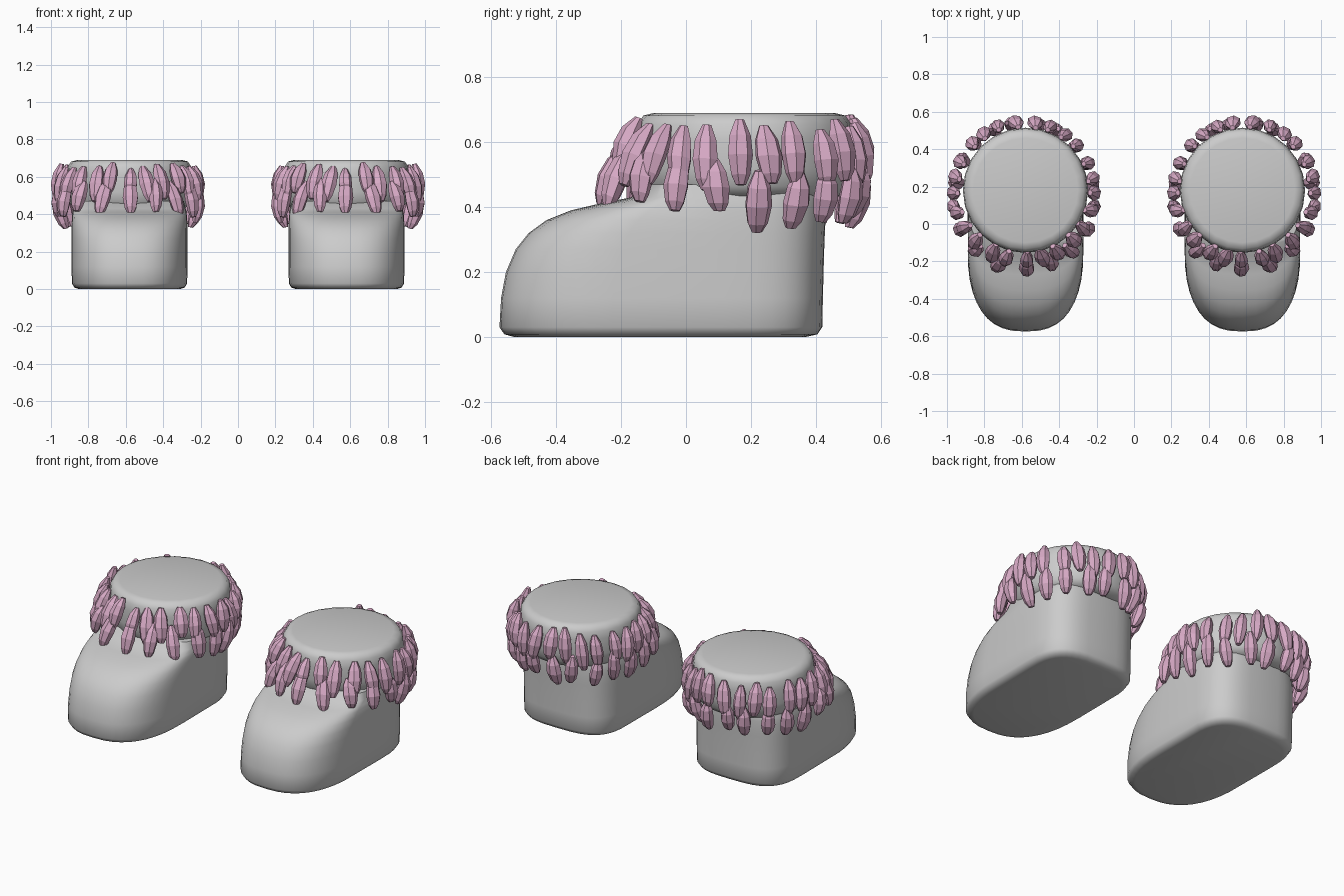
import bpy, bmesh, math, random
from mathutils import Vector

if "Cube" in bpy.data.objects:
    bpy.data.objects.remove(bpy.data.objects["Cube"])

random.seed(4)
CX, CY = 0.58, 0.18          # ankle centre of the +x boot

fur = bpy.data.materials.new("pink_fur")
fur.diffuse_color = (0.68, 0.40, 0.56, 1)
fur.use_nodes = True
fur.node_tree.nodes["Principled BSDF"].inputs["Base Color"].default_value = fur.diffuse_color


def loft(bm, rings):
    """Skin a list of equal-length point rings and cap both ends."""
    vs = [[bm.verts.new(p) for p in r] for r in rings]
    n = len(vs[0])
    for a, b in zip(vs, vs[1:]):
        for i in range(n):
            bm.faces.new((a[i], a[(i + 1) % n], b[(i + 1) % n], b[i]))
    bm.faces.new(vs[0][::-1])
    bm.faces.new(vs[-1])


def finish(name, bm, mat=None, smooth=None):
    """Make an object, mirrored across x = 0 for the second boot."""
    bmesh.ops.recalc_face_normals(bm, faces=bm.faces)
    me = bpy.data.meshes.new(name)
    bm.to_mesh(me)
    bm.free()
    ob = bpy.data.objects.new(name, me)
    bpy.context.collection.objects.link(ob)
    if mat:
        me.materials.append(mat)
    m = ob.modifiers.new("pair", 'MIRROR')
    m.use_mirror_merge = False
    if smooth:
        bpy.ops.object.select_all(action='DESELECT')
        ob.select_set(True)
        bpy.context.view_layer.objects.active = ob
        bpy.ops.object.shade_smooth_by_angle(angle=math.radians(smooth))
    return ob


def spow(v, e):
    return math.copysign(abs(v) ** e, v)


# boot foot: horizontal sections (z, half width, toe y, heel y, toe start y)
def section(z, w, front, back, mid, n=40):
    pts = []
    for i in range(n):
        a = 2 * math.pi * i / n
        s, c = math.sin(a), math.cos(a)
        e = 0.78 if c < 0 else 0.62
        reach = mid - front if c < 0 else back - 0.12
        base = mid if c < 0 else 0.12
        pts.append((CX + w * spow(s, e), base + reach * spow(c, e), z))
    return pts


foot = [(0.0, 0.27, -0.53, 0.37, -0.12), (0.008, 0.295, -0.56, 0.405, -0.12),
        (0.03, 0.308, -0.575, 0.42, -0.12), (0.12, 0.31, -0.57, 0.422, -0.12),
        (0.20, 0.31, -0.555, 0.424, -0.11), (0.27, 0.31, -0.525, 0.426, -0.10),
        (0.32, 0.31, -0.485, 0.428, -0.08), (0.36, 0.309, -0.43, 0.43, -0.06),
        (0.39, 0.307, -0.355, 0.43, -0.04), (0.41, 0.305, -0.27, 0.43, -0.02),
        (0.43, 0.30, -0.17, 0.43, 0.0), (0.47, 0.29, -0.12, 0.42, 0.0)]
bm = bmesh.new()
loft(bm, [section(*f) for f in foot])
finish("boot_foot", bm, smooth=50)

# ankle cuff: rounded drum
cuff = [(0.25, 0.425), (0.30, 0.435), (0.325, 0.465), (0.335, 0.52),
        (0.335, 0.61), (0.33, 0.655), (0.312, 0.682), (0.28, 0.69)]
bm = bmesh.new()
N = 24
loft(bm, [[(CX + r * math.sin(2 * math.pi * i / N), CY + r * math.cos(2 * math.pi * i / N), z)
           for i in range(N)] for r, z in cuff])
finish("ankle_cuff", bm, smooth=50)


# fur tufts: faceted capsules around the cuff
def tuft(bm, a, r, z, tilt, length, width, depth):
    out = Vector((math.sin(a), -math.cos(a), 0))
    side = Vector((math.cos(a), math.sin(a), 0))
    axis = Vector((0, 0, math.cos(tilt))) + out * math.sin(tilt)
    nrm = out * math.cos(tilt) - Vector((0, 0, math.sin(tilt)))
    c = Vector((CX, CY, z)) + out * r
    skew = random.uniform(-0.12, 0.12)
    rings = []
    for t, k in ((-1, 0.4), (-0.7, 0.76), (-0.1, 1), (0.5, 0.86), (1, 0.35)):
        rings.append([c + (axis + side * skew) * (t * length / 2)
                      + side * (math.cos(b) * width * k)
                      + nrm * (math.sin(b) * depth * k + 0.012 * (1 - t * t))
                      for b in [2 * math.pi * j / 7 for j in range(7)]])
    loft(bm, rings)


# each row: count, then (radius, z, tilt) at sides/back and at the front
rows = [("upper_fur_tufts", 25, (0.355, 0.565, -0.12), (0.365, 0.58, -0.42), 0.19),
        ("lower_fur_tufts", 19, (0.348, 0.435, 0.22), (0.405, 0.485, -0.45), 0.185)]
for name, count, back, front, length in rows:
    bm = bmesh.new()
    for i in range(count):
        a = 2 * math.pi * (i + random.uniform(-0.13, 0.13)) / count
        f = max(0, math.cos(a)) ** 0.8
        r, z, tilt = [b + (c - b) * f for b, c in zip(back, front)]
        r += 0.018 * max(0, math.sin(a))
        tuft(bm, a, r, z + random.uniform(-0.022, 0.022), tilt + random.uniform(-0.06, 0.06),
             length * random.uniform(0.88, 1.1), random.uniform(0.036, 0.044), 0.036)
    finish(name, bm, fur)
